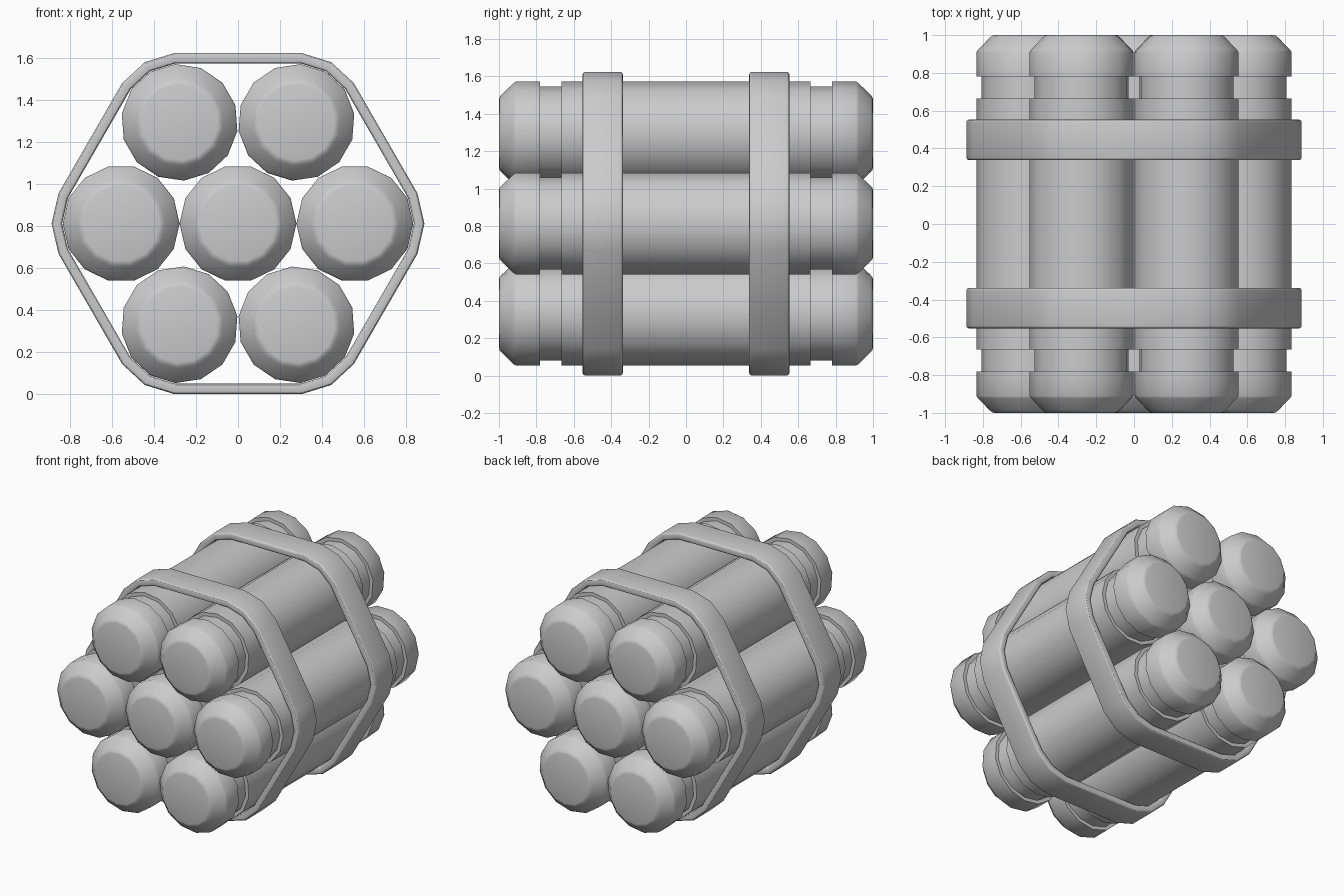
import bpy
import bmesh
from math import cos, sin, pi, radians

cube = bpy.data.objects.get("Cube")
if cube:
    bpy.data.objects.remove(cube)

SIDES = 14
STEP = 2 * pi / SIDES
TUBE_R = 0.278
CENTRE_Z = 0.813

grey = bpy.data.materials.new("plain_grey")
grey.use_nodes = True
grey.diffuse_color = (0.6, 0.6, 0.6, 1)
grey.node_tree.nodes["Principled BSDF"].inputs["Base Color"].default_value = (0.6, 0.6, 0.6, 1)


def finish(name, bm):
    """Turn a bmesh into a smooth shaded object with sharp edges kept."""
    bmesh.ops.recalc_face_normals(bm, faces=bm.faces)
    mesh = bpy.data.meshes.new(name)
    bm.to_mesh(mesh)
    bm.free()
    mesh.materials.append(grey)
    obj = bpy.data.objects.new(name, mesh)
    bpy.context.collection.objects.link(obj)
    bpy.ops.object.select_all(action='DESELECT')
    obj.select_set(True)
    bpy.context.view_layer.objects.active = obj
    bpy.ops.object.shade_smooth_by_angle(angle=radians(30))
    return obj


def bridge(bm, a, b):
    n = len(a)
    for i in range(n):
        j = (i + 1) % n
        bm.faces.new((a[i], a[j], b[j], b[i]))


# Half profile of a tube (y, radius): body, neck, cap with softened chamfer
half = [(0.665, TUBE_R), (0.665, 0.252), (0.78, 0.252), (0.78, TUBE_R),
        (0.91, TUBE_R), (0.922, 0.271), (0.985, 0.209), (0.996, 0.197), (1.0, 0.182)]
profile = [(-y, r) for y, r in reversed(half)] + half


def tube(name, cx, cz, turn):
    bm = bmesh.new()
    rings = []
    for y, r in profile:
        rings.append([bm.verts.new((cx + r * cos(turn + k * STEP), y,
                                    cz + r * sin(turn + k * STEP))) for k in range(SIDES)])
    for a, b in zip(rings, rings[1:]):
        bridge(bm, a, b)
    bm.faces.new(rings[0])
    bm.faces.new(rings[-1])
    finish(name, bm)


# One centre tube with six around it
tube("centre_tube", 0, CENTRE_Z, 0)
for i in range(6):
    a = i * pi / 3
    tube(f"outer_tube_{i + 1}", 2 * TUBE_R * cos(a), CENTRE_Z + 2 * TUBE_R * sin(a), a)


def band_outline(bm, y, radius):
    """Three corner points around each outer tube."""
    points = []
    for i in range(6):
        a = i * pi / 3
        for k in (-1, 0, 1):
            t = a + k * STEP
            points.append(bm.verts.new((2 * TUBE_R * cos(a) + radius * cos(t), y,
                                        CENTRE_Z + 2 * TUBE_R * sin(a) + radius * sin(t))))
    return points


def band(name, y0, y1):
    bm = bmesh.new()
    loops = [band_outline(bm, y, r)
             for y, r in ((y0, 0.331), (y1, 0.331), (y1, 0.281), (y0, 0.281))]
    for i in range(4):
        bridge(bm, loops[i], loops[(i + 1) % 4])
    # Round the long rim edges
    rims = [e for e in bm.edges
            if abs(e.verts[0].co.y - e.verts[1].co.y) < 1e-5
            and any(len(f.verts) == 4 and abs(f.normal.y) < 2 for f in e.link_faces)
            and e.verts[0].index == e.verts[1].index]
    rim_pairs = {frozenset((l[i], l[(i + 1) % len(l)])) for l in loops for i in range(len(l))}
    rims = [e for e in bm.edges if frozenset(e.verts) in rim_pairs]
    bmesh.ops.bevel(bm, geom=rims, offset=0.014, segments=3, profile=0.5, affect='EDGES')
    finish(name, bm)


# Two straps around the bundle
band("front_band", -0.553, -0.338)
band("back_band", 0.338, 0.553)
